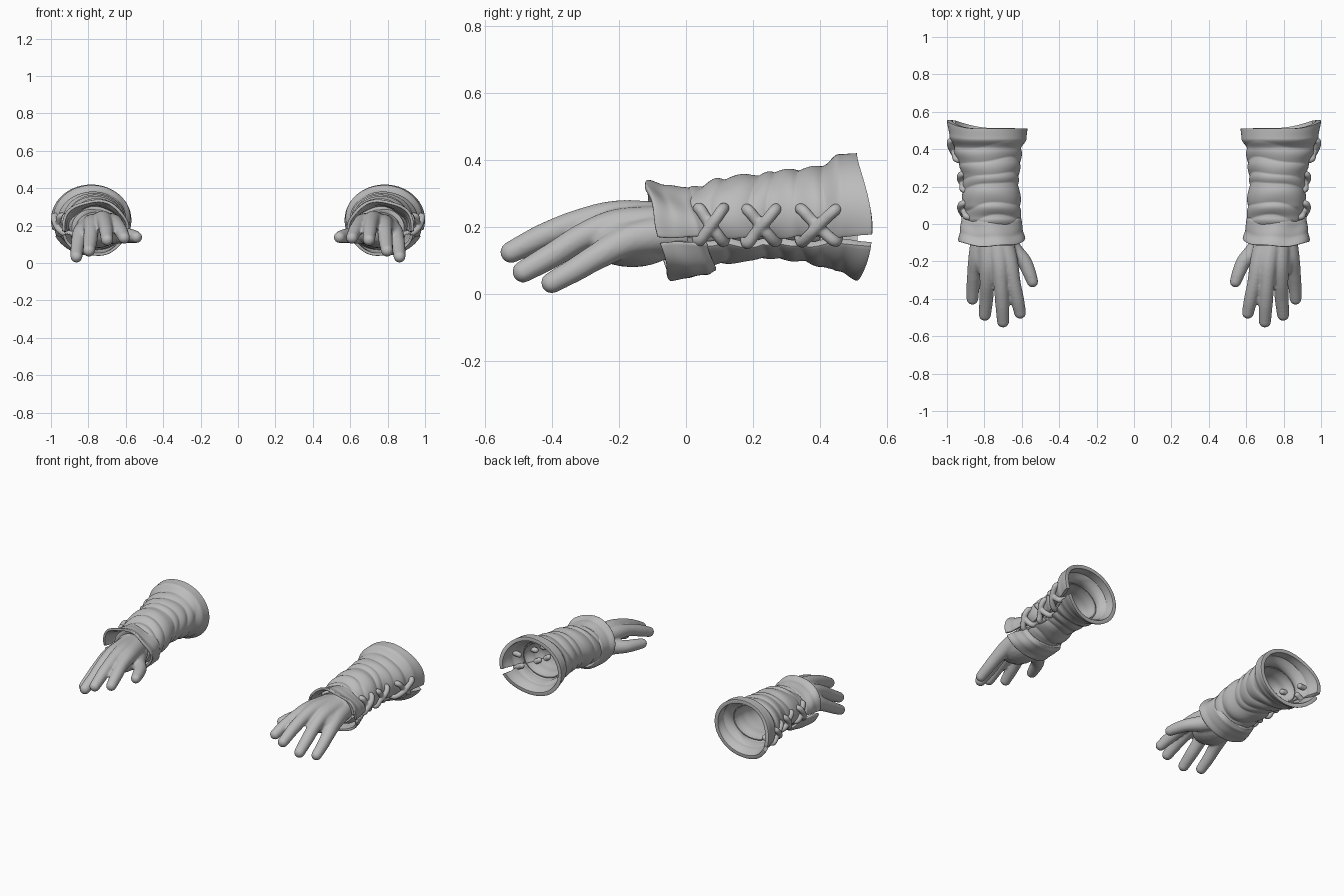
import bpy, bmesh
from math import sin, cos, pi, asin, tau
from mathutils import Vector, Matrix

if "Cube" in bpy.data.objects:
    bpy.data.objects.remove(bpy.data.objects["Cube"])

grey = bpy.data.materials.new("plain_grey")
grey.use_nodes = True
grey.diffuse_color = (0.5, 0.5, 0.5, 1)
grey.node_tree.nodes["Principled BSDF"].inputs["Base Color"].default_value = (0.5, 0.5, 0.5, 1)


def finish(bm, name):
    """Turn the bmesh into a smooth shaded object."""
    mesh = bpy.data.meshes.new(name)
    bm.to_mesh(mesh)
    bm.free()
    mesh.materials.append(grey)
    mesh.shade_smooth()
    obj = bpy.data.objects.new(name, mesh)
    bpy.context.collection.objects.link(obj)
    return obj


def mirror(obj):
    mod = obj.modifiers.new("other_side", 'MIRROR')
    mod.use_mirror_merge = False


def remesh(obj, size, smooth):
    """Fuse overlapping blobs into one skin."""
    mod = obj.modifiers.new("fuse", 'REMESH')
    mod.mode = 'VOXEL'
    mod.voxel_size = size
    mod.use_smooth_shade = True
    mod = obj.modifiers.new("soften", 'SMOOTH')
    mod.factor = 0.5
    mod.iterations = smooth


def blob(bm, centre, scale):
    m = Matrix.Translation(centre) @ Matrix.Diagonal((*scale, 1))
    bmesh.ops.create_icosphere(bm, subdivisions=3, radius=1, matrix=m)


def sausage(bm, points, steps=8):
    """Spheres along a smooth path of (x, y, z, radius) points."""
    pts = [Vector(p) for p in points]
    pts = [2 * pts[0] - pts[1]] + pts + [2 * pts[-1] - pts[-2]]
    for a, b, c, d in zip(pts, pts[1:], pts[2:], pts[3:]):
        for i in range(steps + 1):
            t = i / steps
            p = 0.5 * (2 * b + (c - a) * t + (2 * a - 5 * b + 4 * c - d) * t * t
                       + (3 * b - a - 3 * c + d) * t ** 3)
            blob(bm, p[:3], (p[3],) * 3)


def lookup(table, y):
    """Blend table rows (y, x0, x1, z0, z1) at y."""
    y = min(max(y, table[0][0]), table[-1][0])
    for r, s in zip(table, table[1:]):
        if y <= s[0]:
            t = (y - r[0]) / (s[0] - r[0])
            t = t * t * (3 - 2 * t)
            return [u + (v - u) * t for u, v in zip(r[1:], s[1:])]


def ring_point(table, y, a, lift=0, shift=0):
    """Point at angle a on the oval of the table at y."""
    x0, x1, z0, z1 = lookup(table, y)
    return Vector(((x0 + x1) / 2 + ((x1 - x0) / 2 + lift) * cos(a), y + shift,
                   (z0 + z1) / 2 + ((z1 - z0) / 2 + lift) * sin(a)))


# Hand: fingers and thumb run from the wrist to the tips
FINGERS = {
    "index": [(.71, -.06, .21, .06), (.67, -.2, .215, .05), (.645, -.31, .2, .039),
              (.625, -.4, .168, .037), (.609, -.475, .135, .032)],
    "middle": [(.74, -.06, .215, .06), (.72, -.2, .23, .05), (.712, -.31, .215, .041),
               (.705, -.42, .175, .038), (.70, -.521, .125, .033)],
    "ring": [(.78, -.06, .205, .06), (.78, -.2, .205, .05), (.785, -.3, .175, .041),
             (.79, -.4, .115, .038), (.797, -.485, .067, .033)],
    "little": [(.81, -.06, .18, .06), (.835, -.17, .16, .05), (.852, -.26, .115, .04),
               (.86, -.33, .073, .036), (.864, -.4, .034, .032)],
    "thumb": [(.70, -.07, .16, .06), (.645, -.14, .152, .048), (.588, -.2, .147, .04),
              (.56, -.26, .143, .036), (.543, -.308, .138, .031)],
}
bm = bmesh.new()
for path in FINGERS.values():
    sausage(bm, path)
blob(bm, (.755, -.16, .16), (.115, .14, .08))
blob(bm, (.755, -.02, .185), (.115, .09, .09))
hand = finish(bm, "hands")
remesh(hand, 0.007, 5)
mirror(hand)

# Sleeve: envelope, with puffed leather between creases
SLEEVE = [(-.04, .64, .88, .09, .285), (.03, .61, .9, .075, .315), (.1, .612, .905, .095, .34),
          (.19, .622, .91, .11, .347), (.26, .62, .91, .11, .362), (.33, .612, .935, .105, .367),
          (.4, .605, .957, .09, .375), (.455, .575, .987, .068, .417), (.51, .57, 1.0, .04, .42)]
CUFF = [(-.085, .585, .945, .04, .34), (-.03, .598, .932, .045, .322),
        (.03, .6, .92, .055, .315), (.055, .615, .905, .07, .31)]
CREASES = [-.06, .03, .1, .21, .26, .335, .415]


def puff(y):
    for lo, hi in zip(CREASES, CREASES[1:]):
        if lo <= y < hi:
            return 0.11 * (hi - lo) * sin(pi * (y - lo) / (hi - lo)) ** 0.8
    return 0


def sleeve_point(y, a, lift=0):
    fold = puff(y + 0.02 * sin(2 * a + 0.6) + 0.01 * sin(3 * a + 9 * y)) + lift
    back = max(0, (y - .36) / .15) ** 2 * 0.045 * max(0, cos(a + 0.2)) ** 2.2
    return ring_point(SLEEVE, y, a, fold, back)


def cuff_point(y, a):
    wave = 0.004 * sin(5 * a + 20 * y)
    return ring_point(CUFF, y, a, wave, wave - 0.034 * sin(a))


def lining_point(y, a):
    return ring_point(SLEEVE, y, a, -0.027)


def slit_angle(table, y, z=.16):
    x0, x1, z0, z1 = lookup(table, y)
    return asin((2 * z - z0 - z1) / (z1 - z0))


def wrapped_sheet(name, table, point, rows, gap, thickness):
    """A sheet wrapped round the arm, parted by the gap along the outer side."""
    bm = bmesh.new()
    cols, grid = 90, []
    for i in range(rows + 1):
        y = table[0][0] + (table[-1][0] - table[0][0]) * i / rows
        x0, x1, z0, z1 = lookup(table, y)
        g = 2 * gap / (z1 - z0) * (1 + 0.3 * sin(40 * y))
        start = slit_angle(table, y) + g
        grid.append([bm.verts.new(point(y, start + (tau - 2 * g) * j / cols))
                     for j in range(cols + 1)])
    for r, s in zip(grid, grid[1:]):
        for j in range(cols):
            bm.faces.new((r[j], s[j], s[j + 1], r[j + 1]))
    obj = finish(bm, name)
    mod = obj.modifiers.new("leather", 'SOLIDIFY')
    mod.thickness = thickness
    mod.offset = -1
    mod = obj.modifiers.new("round_edge", 'BEVEL')
    mod.width = thickness / 4
    mod.segments = 2
    mod.angle_limit = 1.2
    mirror(obj)


wrapped_sheet("sleeves", SLEEVE, sleeve_point, 110, .014, .024)
wrapped_sheet("wrist_cuffs", CUFF, cuff_point, 24, .009, .016)
wrapped_sheet("linings", SLEEVE[:-2], lining_point, 40, 0, .008)

# Laces: three plump crosses over the slit, ends tucked inside
bm = bmesh.new()
for y, half in ((.075, .036), (.225, .042), (.39, .045)):
    for side in (-1, 1):
        path = []
        for t, lift in ((-1.15, -.06), (-1, .002), (-.4, .01), (.4, .01 + .01 * side),
                        (1, .002), (1.15, -.06)):
            yy = y + side * half * t
            a = slit_angle(SLEEVE, yy, .205 + .046 * t)
            path.append((*sleeve_point(yy, a, lift), .0175))
        sausage(bm, path, 7)
laces = finish(bm, "laces")
remesh(laces, 0.0045, 3)
mirror(laces)

# Crisp rims on the leather
bpy.ops.object.select_all(action='DESELECT')
for name in ("sleeves", "wrist_cuffs", "linings"):
    obj = bpy.data.objects[name]
    obj.select_set(True)
    bpy.context.view_layer.objects.active = obj
bpy.ops.object.shade_smooth_by_angle(angle=1.2)
